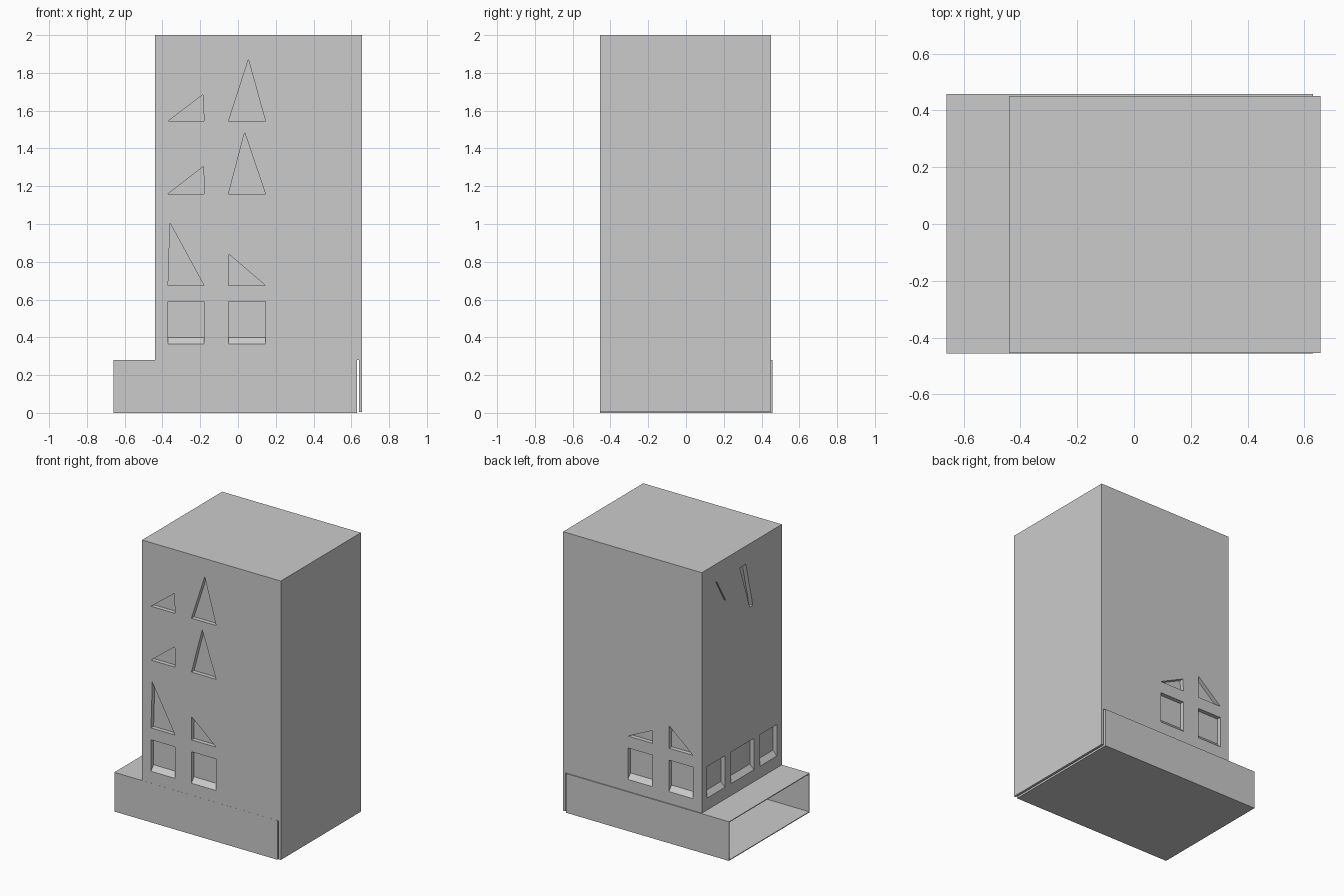
import bpy, bmesh
from mathutils import Vector

if "Cube" in bpy.data.objects:
    bpy.data.objects.remove(bpy.data.objects["Cube"])

DEPTH, OUT = 0.03, 0.02


def add_object(name, bm):
    bmesh.ops.recalc_face_normals(bm, faces=bm.faces)
    mesh = bpy.data.meshes.new(name)
    bm.to_mesh(mesh)
    bm.free()
    obj = bpy.data.objects.new(name, mesh)
    bpy.context.collection.objects.link(obj)
    return obj


def box(bm, lo, hi):
    lo, hi = Vector(lo), Vector(hi)
    verts = bmesh.ops.create_cube(bm, size=1)["verts"]
    for v in verts:
        v.co = (lo + hi) / 2 + Vector(a * b for a, b in zip(v.co, hi - lo))


def apply(obj, mod):
    bpy.context.view_layer.objects.active = obj
    bpy.ops.object.modifier_apply(modifier=mod.name)


# Each wall maps (position along wall, height, depth into wall) to space
def front(u, z, d):
    return (u, -0.455 + d, z)


def back(u, z, d):
    return (u, 0.45 - d, z)


def left(u, z, d):
    return (-0.44 + d, u, z)


def recess(bm, wall, pts, sill=0.0):
    """Recess cutter; sill is the rise of the lower edge at full depth."""
    low = min(z for _, z in pts)

    def loop(d):
        return [bm.verts.new(wall(u, z + (sill * d / DEPTH if z == low else 0), d))
                for u, z in pts]

    outer, inner = loop(-OUT), loop(DEPTH)
    bm.faces.new(outer)
    bm.faces.new(inner[::-1])
    for i in range(len(pts)):
        j = (i + 1) % len(pts)
        bm.faces.new((outer[i], inner[i], inner[j], outer[j]))


# Tower block
bm = bmesh.new()
box(bm, (-0.44, -0.455, 0.005), (0.657, 0.45, 2))
tower = add_object("tower", bm)

# Window recesses and the space taken by the base
cut = bmesh.new()
A, B = (-0.37, -0.18), (-0.05, 0.145)
windows = [(front, A), (front, B), (back, A), (back, B),
           (left, (0.19, 0.393)), (left, (-0.138, 0.122)), (left, (-0.398, -0.206))]
for wall, (a, b) in windows:
    recess(cut, wall, [(a, 0.365), (b, 0.365), (b, 0.59), (a, 0.59)], sill=0.035)

# Triangles: wall, left and right foot, foot height, peak
triangles = [
    (front, A, 1.545, (-0.185, 1.685)), (front, B, 1.545, (0.055, 1.87)),
    (front, A, 1.16, (-0.182, 1.305)), (front, B, 1.16, (0.035, 1.485)),
    (front, A, 0.675, (-0.36, 1.005)), (front, B, 0.675, (-0.048, 0.84)),
    (back, A, 0.675, (-0.182, 0.835)), (back, B, 0.675, (-0.047, 0.765)),
]
for wall, (a, b), z, peak in triangles:
    recess(cut, wall, [(a, z), (b, z), peak])

# Narrow slits high on the left wall
recess(cut, left, [(0.02, 1.87), (-0.048, 1.87), (-0.127, 1.545), (-0.093, 1.545)])
recess(cut, left, [(0.29, 1.87), (0.19, 1.70), (0.18, 1.70), (0.28, 1.87)])

box(cut, (-1, -1, -1), (0.64, 1, 0.28))
cutter = add_object("recess_cutter", cut)
cutter.hide_render = True
mod = tower.modifiers.new("cut", "BOOLEAN")
mod.operation, mod.solver, mod.object = "DIFFERENCE", "EXACT", cutter
apply(tower, mod)
bpy.data.objects.remove(cutter)

# Hollow base, open at its left end
bm = bmesh.new()
box(bm, (-0.66, -0.4555, 0), (0.63, 0.457, 0.28))
bm.normal_update()
end = [f for f in bm.faces if f.calc_center_median().x < -0.6]
bmesh.ops.delete(bm, geom=end, context="FACES")
base = add_object("base", bm)
mod = base.modifiers.new("thickness", "SOLIDIFY")
mod.thickness, mod.offset = 0.008, -1
apply(base, mod)
